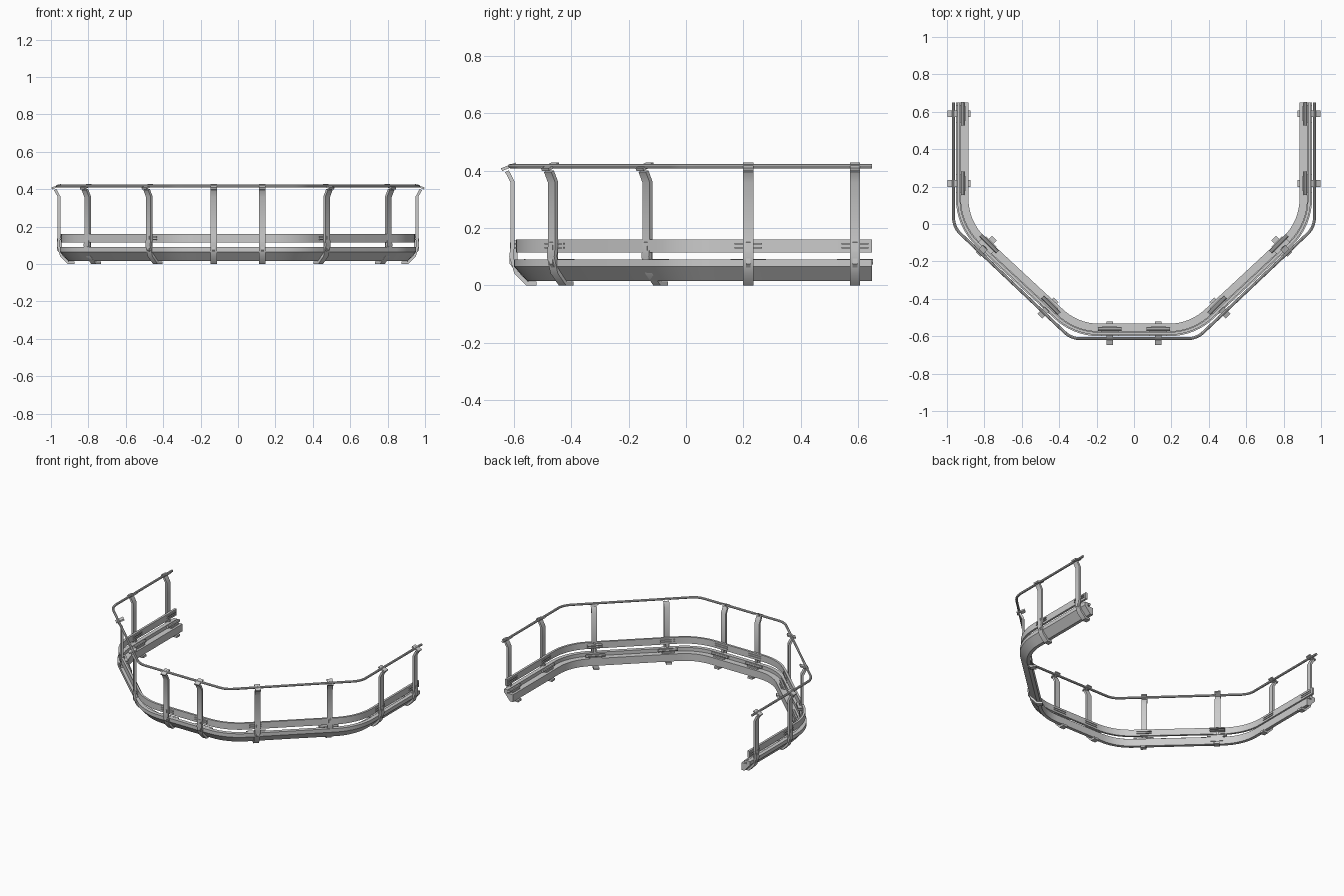
import bpy, bmesh, math
from mathutils import Vector

if "Cube" in bpy.data.objects:
    bpy.data.objects.remove(bpy.data.objects["Cube"])

REF = 0.965  # outward distance of the handrail line on the side arms


def make(name, profile, stations):
    """Sweep a closed (outward, z) profile through (point, normal) stations."""
    bm = bmesh.new()
    rings = []
    for p, n in stations:
        rings.append([bm.verts.new((p.x + n.x * (d - REF), p.y + n.y * (d - REF), z))
                      for d, z in profile])
    k = len(profile)
    for a, b in zip(rings, rings[1:]):
        for i in range(k):
            bm.faces.new((a[i], a[(i + 1) % k], b[(i + 1) % k], b[i]))
    bm.faces.new(rings[0])
    bm.faces.new(rings[-1][::-1])
    bmesh.ops.recalc_face_normals(bm, faces=bm.faces[:])
    for f in bm.faces:
        f.smooth = True
    me = bpy.data.meshes.new(name)
    bm.to_mesh(me)
    bm.free()
    me.set_sharp_from_angle(angle=math.radians(30))
    ob = bpy.data.objects.new(name, me)
    bpy.context.collection.objects.link(ob)
    return ob


def plan_path(t, steps=8):
    """Plan outline with both corners per side rounded by tangent length t."""
    r = t / math.tan(math.radians(22.5))
    right = [(Vector((REF, 0.65)), Vector((1, 0)))]
    for corner, a0 in (((REF, -0.015), 0), ((0.337, -0.613), -45)):
        m = math.radians(a0 - 22.5)
        c = Vector(corner) - Vector((math.cos(m), math.sin(m))) * r / math.cos(math.radians(22.5))
        for i in range(steps + 1):
            a = math.radians(a0 - 45 * i / steps)
            n = Vector((math.cos(a), math.sin(a)))
            right.append((c + n * r, n))
    left = [(Vector((-p.x, p.y)), Vector((-n.x, n.y))) for p, n in reversed(right)]
    return right + left


def strap(line, half):
    """Thicken a centreline into a closed profile with mitred bends."""
    pts = [Vector(p) for p in line]
    one, two = [], []
    for i, p in enumerate(pts):
        dirs = []
        if i:
            dirs.append((p - pts[i - 1]).normalized())
        if i < len(pts) - 1:
            dirs.append((pts[i + 1] - p).normalized())
        ns = [Vector((-q.y, q.x)) for q in dirs]
        m = sum(ns, Vector((0, 0))).normalized()
        off = m * half / max(m.dot(ns[0]), 0.6)
        one.append(tuple(p + off))
        two.append(tuple(p - off))
    return one + two[::-1]


def disc(d, z, r, sides=8):
    return [(d + r * math.cos(2 * math.pi * i / sides), z + r * math.sin(2 * math.pi * i / sides))
            for i in range(sides)]


def box(d0, d1, z0, z1):
    return [(d0, z0), (d1, z0), (d1, z1), (d0, z1)]


# Long curved members
wide, tight = plan_path(0.15), plan_path(0.05)
make("lower_beam", [(0.885, 0.015), (0.907, 0.015), (0.952, 0.065), (0.952, 0.09),
                    (0.925, 0.09), (0.925, 0.066), (0.885, 0.066)], wide)
make("upper_board", box(0.93, 0.945, 0.115, 0.16), wide)
make("handrail", disc(REF, 0.416, 0.008), tight)

# Post cross-sections
POST = strap([(0.874, 0.007), (0.908, 0.007), (0.945, 0.045), (0.962, 0.10),
              (0.957, 0.14), (0.957, 0.36), (0.977, 0.398)], 0.007)
CLIP = strap([(0.996, 0.404), (0.945, 0.424)], 0.005)
RIB = [(0.90, 0.012), (0.915, 0.012), (0.968, 0.075), (0.966, 0.15), (0.94, 0.16), (0.94, 0.06)]

# Posts with their clamps, placed on the right and mirrored to the left
s = math.sqrt(0.5)
spots = [((REF, 0.59), (1, 0)), ((REF, 0.217), (1, 0)), ((0.81, -0.14), (s, -s)),
         ((0.48, -0.47), (s, -s)), ((0.13, -0.613), (0, -1))]
parts = [("post", POST, 0.036), ("rail_clip", CLIP, 0.036), ("post_rib", RIB, 0.016),
         ("clamp_bracket", box(0.90, 0.925, 0.035, 0.076), 0.08),
         ("clamp_rod", disc(0.915, 0.082, 0.010), 0.125),
         ("board_bolt_low", box(0.925, 0.952, 0.128, 0.134), 0.095),
         ("board_bolt_high", box(0.925, 0.952, 0.142, 0.148), 0.095)]
for side, sx in (("right", 1), ("left", -1)):
    for i, (p, n) in enumerate(spots):
        p, n = Vector((p[0] * sx, p[1])), Vector((n[0] * sx, n[1]))
        t = Vector((-n.y, n.x))
        for name, prof, w in parts:
            # end clamps stay inside the beam end
            make(f"{name}_{side}_{i + 1}", prof, [(p - t * w / 2, n), (p + t * w / 2, n)])
